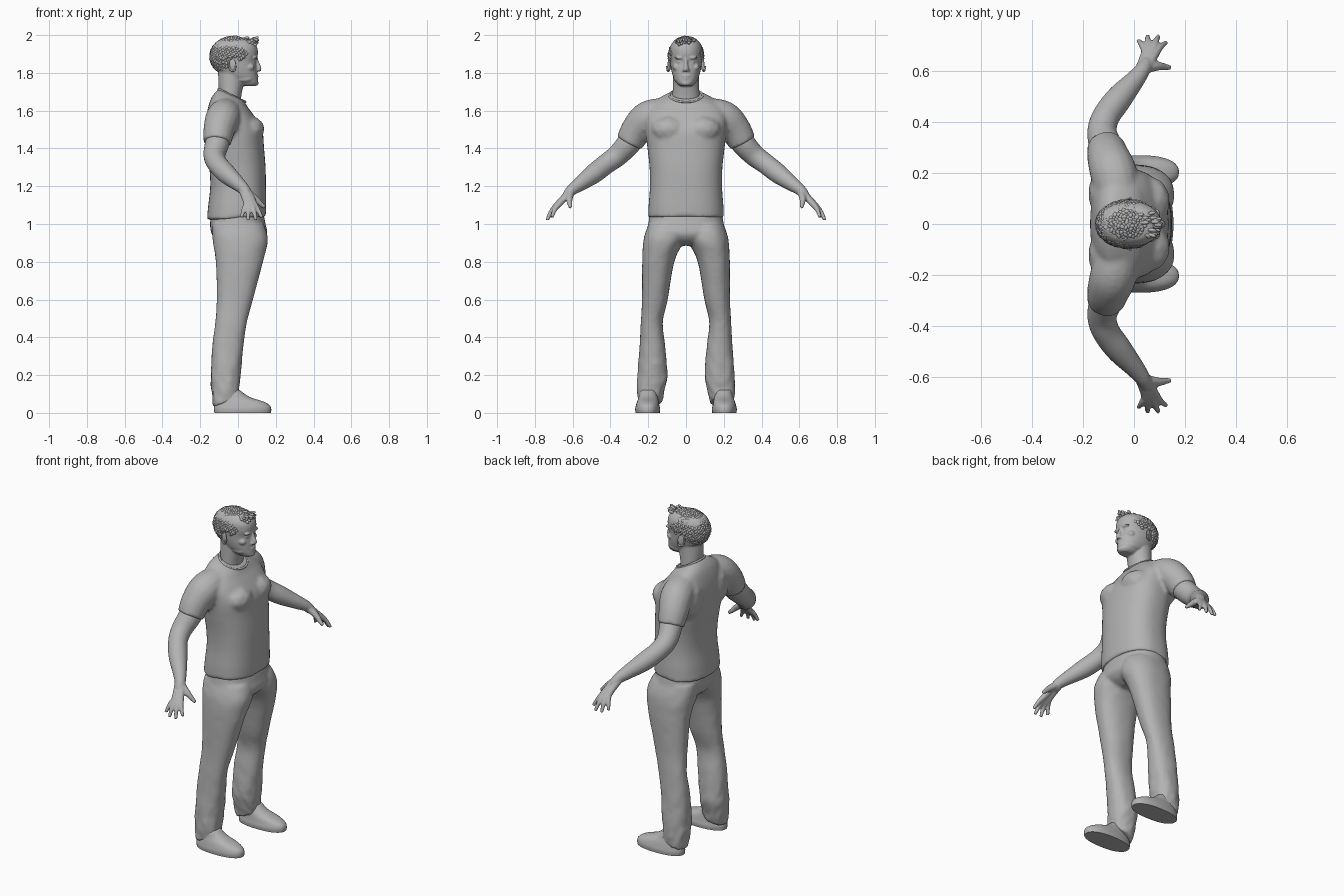
import bpy, bmesh, math, random
from mathutils import Vector, Matrix, noise

random.seed(4)
old = bpy.data.objects.get("Cube")
if old:
    bpy.data.objects.remove(old, do_unlink=True)

GREY = (0.45, 0.45, 0.45, 1)
clay = bpy.data.materials.new("plain grey")
clay.use_nodes = True
clay.diffuse_color = GREY
clay.node_tree.nodes["Principled BSDF"].inputs["Base Color"].default_value = GREY
SIDES = (1, -1)


def resample(rows, steps=5):
    """Smooth spline through rows of numbers."""
    out = []
    for i in range(len(rows) - 1):
        a, b, c, d = (rows[max(0, min(len(rows) - 1, i + k))] for k in (-1, 0, 1, 2))
        for s in range(steps):
            t = s / steps
            out.append([q + t / 2 * (r - p + t * (2*p - 5*q + 4*r - w + t * (3*(q - r) + w - p)))
                        for p, q, r, w in zip(a, b, c, d)])
    return out + [list(rows[-1])]


def skin(bm, rings):
    """Join rings of points into a closed skin."""
    rings = [[bm.verts.new(p) for p in ring] for ring in rings]
    n = len(rings[0])
    for low, high in zip(rings, rings[1:]):
        for i in range(n):
            j = (i + 1) % n
            bm.faces.new((low[i], low[j], high[j], high[i]))
    bm.faces.new(rings[0])
    bm.faces.new(rings[-1])


def loft(bm, rows, side=1, power=2.3, folds=0.0, n=40):
    """Rows: height, back, front, centre y, half width, tilt."""
    rings = []
    for z, back, front, cy, half, tilt in resample(rows):
        ring = []
        for i in range(n):
            a = math.tau * i / n
            c, s = math.cos(a), math.sin(a)
            u = math.copysign(abs(c) ** (2 / power), c)
            v = math.copysign(abs(s) ** (2 / power), s)
            rx = (front - back) / 2
            grow = 1
            if folds:
                fade = max(0.15, 1 - z / 0.45)
                grow += folds * fade * noise.noise(Vector((c * 2, s * 2 + side, z * 22 + c * 2)))
            ring.append(((front + back) / 2 + rx * u * grow, side * (cy + half * v * grow),
                         z + tilt * rx * u))
        rings.append(ring)
    skin(bm, rings)


def tube(bm, rows, side=1, n=16):
    """Rows: x, y, z, radius."""
    rows = resample(rows)
    pts = [Vector(r[:3]) for r in rows]
    rings = []
    for i, p in enumerate(pts):
        d = (pts[min(i + 1, len(pts) - 1)] - pts[max(i - 1, 0)]).normalized()
        u = d.cross(Vector((0, 0.3, 1))).normalized()
        v = d.cross(u)
        ring = []
        for k in range(n):
            a = math.tau * k / n
            q = p + (u * math.cos(a) + v * math.sin(a)) * rows[i][3]
            ring.append((q.x, q.y * side, q.z))
        rings.append(ring)
    skin(bm, rings)


def blob(bm, centre, size, turn=None, detail=2):
    m = Matrix.Translation(centre) @ (turn or Matrix()) @ Matrix.Diagonal((*size, 1))
    bmesh.ops.create_icosphere(bm, subdivisions=detail, radius=1, matrix=m)


def finish(name, bm, voxel=0, relax=4):
    bmesh.ops.recalc_face_normals(bm, faces=bm.faces)
    for f in bm.faces:
        f.smooth = True
    me = bpy.data.meshes.new(name)
    bm.to_mesh(me)
    bm.free()
    me.materials.append(clay)
    ob = bpy.data.objects.new(name, me)
    bpy.context.collection.objects.link(ob)
    if voxel:
        mod = ob.modifiers.new("Blend", "REMESH")
        mod.mode, mod.voxel_size, mod.use_smooth_shade = "VOXEL", voxel, True
        mod = ob.modifiers.new("Relax", "SMOOTH")
        mod.factor, mod.iterations = 0.5, relax
    return ob


# Shirt with sleeves
bm = bmesh.new()
loft(bm, [(1.03, -.165, .148, 0, .2, .06), (1.1, -.158, .149, 0, .198, .03),
          (1.2, -.147, .148, 0, .191, 0), (1.3, -.152, .146, 0, .193, 0),
          (1.4, -.165, .138, 0, .204, 0), (1.5, -.172, .128, 0, .215, 0),
          (1.58, -.165, .085, 0, .215, -.05), (1.64, -.145, .05, 0, .175, -.2),
          (1.67, -.12, .038, 0, .125, -.35), (1.685, -.1, .03, 0, .085, -.45)], power=2.4)
for side in SIDES:
    tube(bm, [(-.06, .11, 1.585, .085), (-.08, .2, 1.56, .092),
              (-.1, .26, 1.5, .084), (-.11, .3, 1.43, .074)], side)
    blob(bm, (.055, side * .09, 1.5), (.088, .1, .075))
    blob(bm, (-.115, side * .12, 1.52), (.065, .1, .12))
finish("shirt", bm, .01, 5)

# Collar band
bm = bmesh.new()
loop = []
for i in range(41):
    a = math.tau * i / 40
    loop.append((-.032 + .071 * math.cos(a), .088 * math.sin(a), 1.68 - .034 * math.cos(a), .006))
tube(bm, loop, n=8)
finish("collar", bm)

# Trousers
bm = bmesh.new()
loft(bm, [(1.08, -.14, .13, 0, .185, 0), (1.0, -.148, .146, 0, .2, 0),
          (.95, -.14, .155, 0, .205, 0), (.91, -.115, .13, 0, .13, 0),
          (.885, -.07, .08, 0, .06, 0)])
for side in SIDES:
    loft(bm, [(1.0, -.135, .135, .1, .098, 0), (.92, -.135, .158, .116, .108, 0),
              (.8, -.117, .132, .147, .085, 0), (.6, -.112, .079, .165, .068, 0),
              (.48, -.12, .047, .181, .058, 0), (.35, -.136, .028, .178, .068, 0),
              (.2, -.143, .014, .178, .079, .05), (.11, -.138, .006, .187, .071, .2),
              (.055, -.128, .004, .192, .064, .35)], side, folds=.14)
finish("trousers", bm, .01, 3)

# Shoes with flat soles
for side, label in zip(SIDES, ("left", "right")):
    bm = bmesh.new()
    loft(bm, [(0, -.125, .174, .203, .064, 0), (.02, -.127, .176, .203, .066, 0),
              (.04, -.125, .168, .203, .062, 0), (.06, -.12, .135, .202, .057, 0),
              (.085, -.112, .06, .2, .05, 0), (.12, -.1, .01, .2, .042, 0)], side)
    shoe = finish(label + "_shoe", bm)
    bpy.context.view_layer.objects.active = shoe
    shoe.select_set(True)
    bpy.ops.object.shade_smooth_by_angle(angle=math.radians(50))
    shoe.select_set(False)

# Bare arms with hands
WRIST = Vector((.035, .605, 1.18))
TIPS = [(.018, .718, 1.035), (.053, .735, 1.02), (.096, .735, 1.02), (.126, .71, 1.035)]
for side, label in zip(SIDES, ("left", "right")):
    bm = bmesh.new()
    tube(bm, [(-.1, .25, 1.5, .06), (-.11, .3, 1.43, .064), (-.125, .36, 1.365, .058),
              (-.11, .42, 1.32, .054), (-.06, .49, 1.265, .052), (0, .56, 1.213, .039),
              (*WRIST, .03), (.048, .63, 1.15, .026)], side, 24)
    for i, tip in enumerate(TIPS):
        tip = Vector(tip)
        knuckle = WRIST.lerp(tip, .52) + Vector((.018 - .006 * i, .006, .008))
        start = WRIST + Vector((.008 * i - .012, 0, 0))
        middle = knuckle.lerp(tip, .5) + Vector((0, .006, .004))
        tube(bm, [(*start, .02), (*knuckle, .017), (*middle, .0125), (*tip, .009)], side)
    tube(bm, [(.045, .61, 1.17, .022), (.09, .618, 1.135, .018),
              (.122, .615, 1.105, .013), (.143, .612, 1.088, .009)], side)
    finish(label + "_arm", bm, .0055, 3)

# Head and neck with facial forms
bm = bmesh.new()
loft(bm, [(1.6, -.1, .01, 0, .08, 0), (1.68, -.1, .018, 0, .072, 0),
          (1.74, -.104, .03, 0, .069, 0), (1.8, -.105, .04, 0, .068, 0)], power=2)
loft(bm, [(1.73, .01, .094, 0, .03, 0), (1.745, -.03, .106, 0, .048, 0),
          (1.78, -.08, .103, 0, .068, 0), (1.82, -.115, .1, 0, .079, 0),
          (1.86, -.135, .096, 0, .084, 0), (1.9, -.14, .105, 0, .087, 0),
          (1.94, -.132, .1, 0, .083, 0), (1.97, -.105, .075, 0, .062, 0),
          (1.98, -.06, .04, 0, .03, 0)], power=2.25)
tube(bm, [(.094, 0, 1.88, .009), (.104, 0, 1.85, .01), (.111, 0, 1.822, .014),
          (.107, 0, 1.812, .011)])
blob(bm, (.099, 0, 1.784), (.011, .024, .006))
blob(bm, (.098, 0, 1.77), (.011, .021, .007))
blob(bm, (.094, 0, 1.745), (.016, .024, .014))
for side in SIDES:
    blob(bm, (.09, side * .033, 1.88), (.014, .028, .008))
    blob(bm, (.083, side * .034, 1.859), (.009, .014, .007))
    blob(bm, (.104, side * .012, 1.814), (.01, .008, .008))
    blob(bm, (.062, side * .052, 1.83), (.026, .02, .02))
    blob(bm, (.03, side * .05, 1.768), (.045, .015, .018))
finish("head", bm, .005, 3)

# Ears
bm = bmesh.new()
for side in SIDES:
    lean = Matrix.Rotation(math.radians(side * 22), 4, "Z") @ Matrix.Rotation(-.2, 4, "Y")
    blob(bm, (-.03, side * .088, 1.843), (.021, .007, .036), lean, 3)
    rim = []
    for i in range(14):
        a = -1 + i * .37
        p = lean @ Vector((-.019 * math.sin(a + .6), side * .005, .034 * math.cos(a + .6)))
        rim.append((p.x - .03, abs(p.y + side * .088), p.z + 1.843, .005))
    tube(bm, rim, side, 8)
finish("ears", bm)

# Short tufted hair above a sloping hairline
bm = bmesh.new()
COUNT = 950
for i in range(COUNT):
    h = 1 - 2 * (i + .5) / COUNT
    a = i * math.pi * (3 - math.sqrt(5))
    r = math.sqrt(1 - h * h)
    n = Vector((r * math.cos(a), r * math.sin(a), h))
    p = Vector((-.022 + .121 * n.x, .088 * n.y, 1.887 + .1 * n.z))
    beside_ear = abs(p.y) > .06 and -.06 < p.x < .005 and p.z < 1.885
    if p.z < 1.86 + .8 * p.x or beside_ear:
        continue
    turn = n.to_track_quat("Z", "Y").to_matrix().to_4x4()
    turn = turn @ Matrix.Rotation(random.uniform(-.5, .5), 4, "X") @ Matrix.Rotation(
        random.uniform(0, math.tau), 4, "Z")
    k = random.uniform(.8, 1.15)
    blob(bm, p, (.013 * k, .009 * k, .01 * k), turn)
for i in range(60):
    y = random.uniform(-.05, .05)
    x = random.uniform(.03, .103) - abs(y) * .5
    sweep = Matrix.Rotation(random.uniform(-.5, .2), 4, "Y") @ Matrix.Rotation(y * 6, 4, "Z")
    blob(bm, (x, y, random.uniform(1.962, 1.988) - abs(y) * .35), (.018, .008, .009), sweep)
finish("hair", bm)
